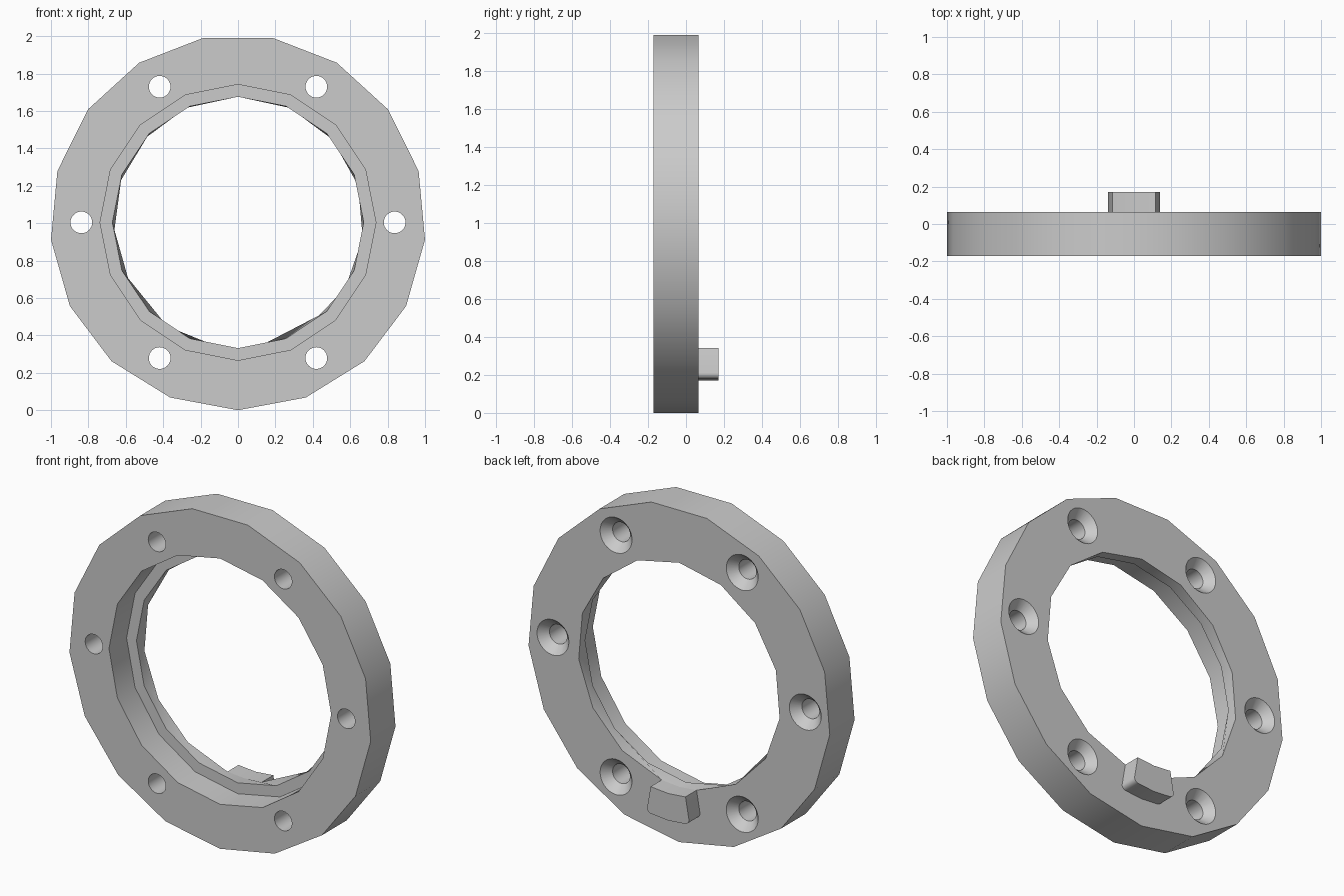
import bpy, bmesh, math

if "Cube" in bpy.data.objects:
    bpy.data.objects.remove(bpy.data.objects["Cube"], do_unlink=True)

CENTRE_Z = 1.004
FRONT, LEDGE, BACK, TAB_END = -0.17, -0.003, 0.065, 0.17
OUTER, RECESS, BORE = 1.004, 0.7375, 0.672
BOLT_CIRCLE, BOLT, SINK = 0.8375, 0.058, 0.106
TAB_OUTER, TAB_HALF = 0.834, math.radians(9.9)

grey = bpy.data.materials.new("plain_grey")
grey.use_nodes = True
colour = (0.6, 0.6, 0.6, 1)
grey.diffuse_color = colour
grey.node_tree.nodes["Principled BSDF"].inputs["Base Color"].default_value = colour


def even(n):
    """Evenly spaced angles, measured from the bottom of the ring."""
    return [2 * math.pi * i / n for i in range(n)]


def loop(radius, angles, x=0, z=CENTRE_Z):
    return [(x + radius * math.sin(a), z - radius * math.cos(a)) for a in angles]


def loft(bm, sections):
    """Closed solid through sections of (outline, y)."""
    rings = [[bm.verts.new((x, y, z)) for x, z in pts] for pts, y in sections]
    n = len(rings[0])
    for a, b in zip(rings, rings[1:]):
        for i in range(n):
            j = (i + 1) % n
            bm.faces.new((a[i], a[j], b[j], b[i]))
    bm.faces.new(rings[0])
    bm.faces.new(rings[-1])


def finish(bm, name):
    bmesh.ops.recalc_face_normals(bm, faces=bm.faces)
    mesh = bpy.data.meshes.new(name)
    bm.to_mesh(mesh)
    bm.free()
    mesh.materials.append(grey)
    obj = bpy.data.objects.new(name, mesh)
    bpy.context.collection.objects.link(obj)
    return obj


def activate(obj):
    bpy.ops.object.select_all(action='DESELECT')
    obj.select_set(True)
    bpy.context.view_layer.objects.active = obj


def cut(target, cutter):
    cutter.hide_render = True
    mod = target.modifiers.new("cut", 'BOOLEAN')
    mod.operation, mod.solver, mod.object = 'DIFFERENCE', 'EXACT', cutter
    activate(target)
    bpy.ops.object.modifier_apply(modifier=mod.name)
    bpy.data.objects.remove(cutter, do_unlink=True)


# Flange ring
bm = bmesh.new()
rim = loop(OUTER, even(17))
loft(bm, [(rim, FRONT), (rim, BACK)])
ring = finish(bm, "flange_ring")

# Stepped bore: wide front recess, narrow lip whose back edge meets the tab
bm = bmesh.new()
step = (2 * math.pi - 2 * TAB_HALF) / 14
back_angles = [0] + [TAB_HALF + step * i for i in range(15)]
wide, narrow = loop(RECESS, even(16)), loop(BORE, even(16))
lip = loop(BORE, back_angles)
loft(bm, [(wide, FRONT - 0.1), (wide, LEDGE), (narrow, LEDGE),
          (lip, BACK), (lip, BACK + 0.1)])
cut(ring, finish(bm, "bore_cutter"))

# Six bolt holes, countersunk from the back
bm = bmesh.new()
for a in even(6):
    x, z = loop(BOLT_CIRCLE, [a + math.pi / 6 * 3])[0]
    small, large = (loop(r, even(32), x, z) for r in (BOLT, SINK))
    loft(bm, [(small, FRONT - 0.1), (small, BACK - 0.05),
              (large, BACK), (large, BACK + 0.1)])
cut(ring, finish(bm, "bolt_hole_cutter"))

# Locating tab on the back, with rounded outer corners
bm = bmesh.new()
tab = (loop(BORE, [-TAB_HALF, 0, TAB_HALF])
       + loop(TAB_OUTER, [TAB_HALF, 0, -TAB_HALF]))
loft(bm, [(tab, BACK), (tab, TAB_END)])
corners = [e for e in bm.edges
           if abs(e.verts[0].co.y - e.verts[1].co.y) > 0.05
           and abs(e.verts[0].co.x) > 0.05
           and e.verts[0].co.z < CENTRE_Z - 0.75]
bmesh.ops.bevel(bm, geom=corners, offset=0.03, segments=4, profile=0.5,
                affect='EDGES')
tab_obj = finish(bm, "locating_tab")

for obj in (ring, tab_obj):
    activate(obj)
    bpy.ops.object.shade_smooth_by_angle(angle=math.radians(30))
